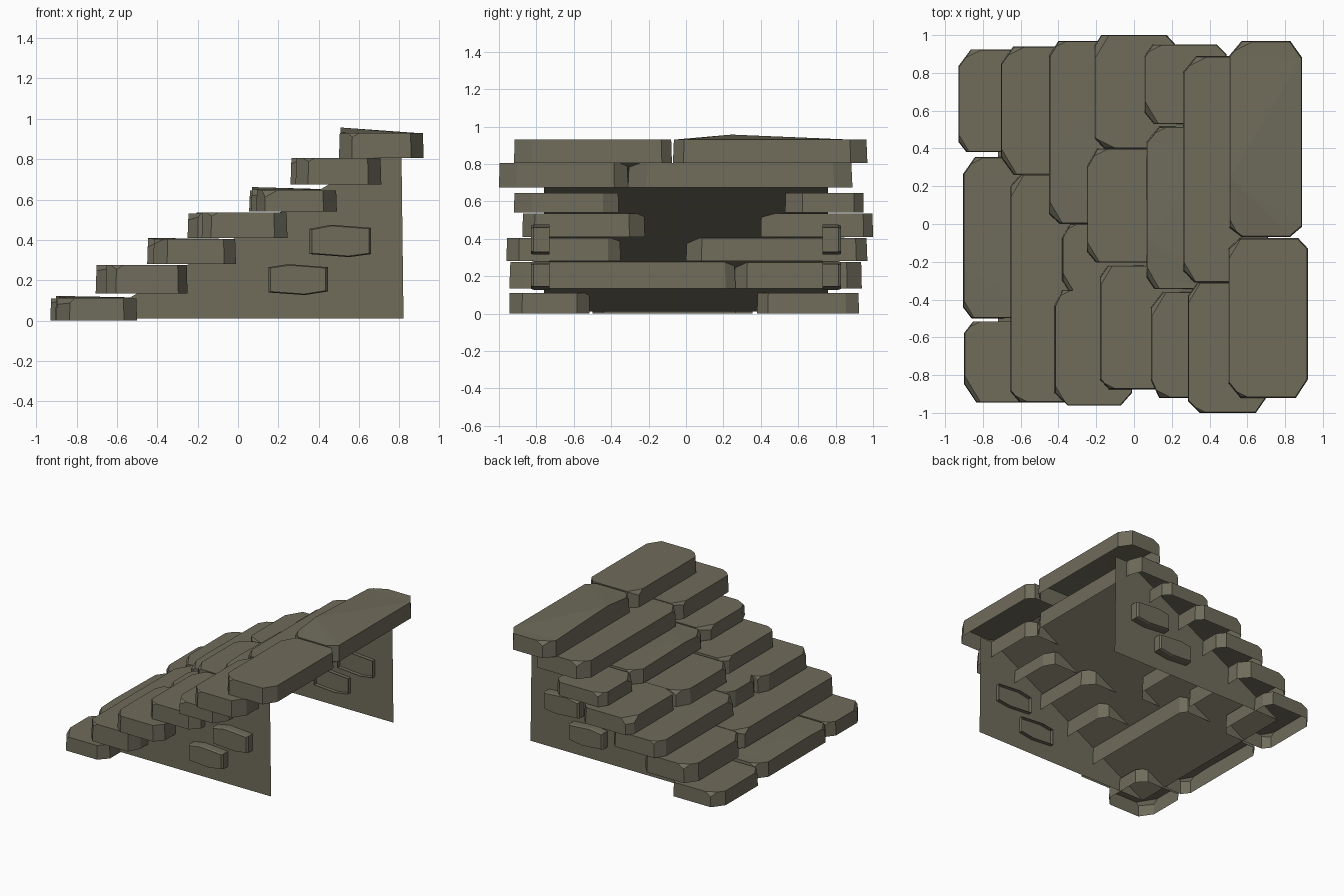
import bpy, bmesh, random
from mathutils import Vector

if "Cube" in bpy.data.objects:
    bpy.data.objects.remove(bpy.data.objects["Cube"])

random.seed(4)

stone = bpy.data.materials.new("olive_grey_stone")
stone.diffuse_color = (0.16, 0.15, 0.105, 1)
stone.use_nodes = True
stone.node_tree.nodes["Principled BSDF"].inputs["Base Color"].default_value = stone.diffuse_color

# sloping underside sheet: lower and upper ends in (x, z)
LOW, HIGH = (-.72, .01), (.68, .805)


def finish(bm, name):
    mesh = bpy.data.meshes.new(name)
    bm.to_mesh(mesh)
    bm.free()
    mesh.materials.append(stone)
    ob = bpy.data.objects.new(name, mesh)
    bpy.context.collection.objects.link(ob)
    return ob


def chip(bm, direction, depth):
    """Knock a sloped flake off one upper corner."""
    n = Vector(direction).normalized()
    far = max(v.co.dot(n) for v in bm.verts)
    bmesh.ops.bisect_plane(bm, geom=bm.verts[:] + bm.edges[:] + bm.faces[:],
                           plane_co=n * (far - depth), plane_no=n, clear_outer=True)
    bmesh.ops.holes_fill(bm, edges=[e for e in bm.edges if e.is_boundary], sides=0)


def slab(name, x0, x1, y0, y1, z0, z1, crown=0.0, short=False):
    """Rough stone slab, open below; short ones stop at the sloping sheet."""
    cut = lambda: (random.uniform(0.035, 0.07), random.uniform(0.05, 0.1))
    (ax, ay), (bx, by), (cx, cy), (dx, dy) = cut(), cut(), cut(), cut()
    ym = y0 + (y1 - y0) * 0.3
    pts = [(x0 + ax, y0), (x1 - bx, y0), (x1, y0 + by), (x1, y1 - cy),
           (x1 - cx, y1), (x0 + dx, y1), (x0, y1 - dy), (x0, ym), (x0, y0 + ay)]
    bm = bmesh.new()
    low = [bm.verts.new((x, y, z0)) for x, y in pts]
    mx, my = (x0 + x1) / 2, (y0 + y1) / 2
    top = [bm.verts.new((x + (mx - x) * 0.02, y + (my - y) * 0.01,
                         z1 + (crown if i == 7 else 0)))
           for i, (x, y) in enumerate(pts)]
    bm.faces.new(low[::-1])
    cap = bm.faces.new(top)
    for i in range(len(pts)):
        j = (i + 1) % len(pts)
        bm.faces.new((low[i], low[j], top[j], top[i]))
    if crown:
        bmesh.ops.triangulate(bm, faces=[cap])
    sy = random.choice((-1, 1))
    chip(bm, (-1, sy * 0.6, 0.9), random.uniform(0.01, 0.025))
    chip(bm, (-0.5, -sy, 0.9), random.uniform(0.01, 0.025))
    bmesh.ops.recalc_face_normals(bm, faces=bm.faces)
    bm.normal_update()
    bmesh.ops.delete(bm, geom=[f for f in bm.faces if f.normal.z < -0.9],
                     context='FACES')
    if short:
        n = Vector((HIGH[1] - LOW[1], 0, LOW[0] - HIGH[0]))
        bmesh.ops.bisect_plane(bm, geom=bm.verts[:] + bm.edges[:] + bm.faces[:],
                               plane_co=(LOW[0], 0, LOW[1]), plane_no=n,
                               clear_outer=True)
    finish(bm, name)


# stair rows: base z, then slabs (front x, back x, y min, y max, top z, crown, short)
rows = [
    (0.0, [(-.93, -.5, .38, .925, .11, 0, 0), (-.905, -.5, -.5, .355, .115, .008, 1),
           (-.9, -.5, -.945, -.515, .11, 0, 0)]),
    (.135, [(-.705, -.25, .26, .94, .275, 0, 0), (-.655, -.25, -.945, .265, .275, 0, 0)]),
    (.28, [(-.45, -.01, .0, .97, .405, .005, 0), (-.38, -.01, -.36, .0, .405, 0, 1),
           (-.42, -.01, -.96, -.35, .405, 0, 0)]),
    (.41, [(-.21, .22, .4, 1.0, .535, 0, 0), (-.25, .2, -.205, .4, .53, 0, 1),
           (-.18, .245, -.875, -.22, .535, 0, 0)]),
    (.54, [(.055, .49, .53, .95, .645, 0, 0), (.065, .49, -.345, .515, .65, .012, 1),
           (.09, .49, -.92, -.36, .645, 0, 0)]),
    (.675, [(.26, .71, -.31, .89, .805, 0, 0), (.285, .71, -1.0, -.31, .805, 0, 0)]),
    (.805, [(.505, .89, -.07, .97, .93, .027, 0), (.5, .92, -.92, -.075, .93, 0, 0)]),
]
for r, (z0, slabs) in enumerate(rows):
    for s, (x0, x1, y0, y1, z1, crown, short) in enumerate(slabs):
        slab(f"step_{r + 1}_slab_{s + 1}", x0, x1, y0, y1, z0, z1, crown, bool(short))

# sloping sheet under the steps, between the side walls
bm = bmesh.new()
bm.faces.new([bm.verts.new((x, y, z)) for (x, z), y in (
    (LOW, -.76), (LOW, .76), (HIGH, .76), (HIGH, -.76))])
finish(bm, "sloping_underside")

bricks = [
    [(.15, .265), (.25, .28), (.445, .265), (.445, .145), (.33, .127), (.15, .14)],
    [(.355, .455), (.46, .475), (.66, .46), (.66, .33), (.55, .315), (.355, .33)],
]

for side, label in ((-1, "front"), (1, "back")):
    # triangular side wall under the slope
    bm = bmesh.new()
    f = bm.faces.new([bm.verts.new((x, side * .76, z))
                      for x, z in (LOW, (.82, .01), (.81, .805), HIGH)])
    bm.normal_update()
    if f.normal.y * side < 0:
        f.normal_flip()
    finish(bm, f"{label}_side_wall")

    # protruding bricks, open on the inside
    for b, pts in enumerate(bricks):
        cx = sum(p[0] for p in pts) / 6
        cz = sum(p[1] for p in pts) / 6
        bm = bmesh.new()
        rings = []
        for y, k in ((.73, 1.0), (.815, 1.0), (.83, .93)):
            rings.append([bm.verts.new((cx + (x - cx) * k, side * y, cz + (z - cz) * k))
                          for x, z in pts])
        for a, c in zip(rings, rings[1:]):
            for i in range(6):
                j = (i + 1) % 6
                bm.faces.new((a[i], a[j], c[j], c[i]))
        cap = bm.faces.new(rings[-1])
        bmesh.ops.recalc_face_normals(bm, faces=bm.faces)
        bm.normal_update()
        if cap.normal.y * side < 0:
            bmesh.ops.reverse_faces(bm, faces=bm.faces)
        finish(bm, f"{label}_wall_brick_{b + 1}")
